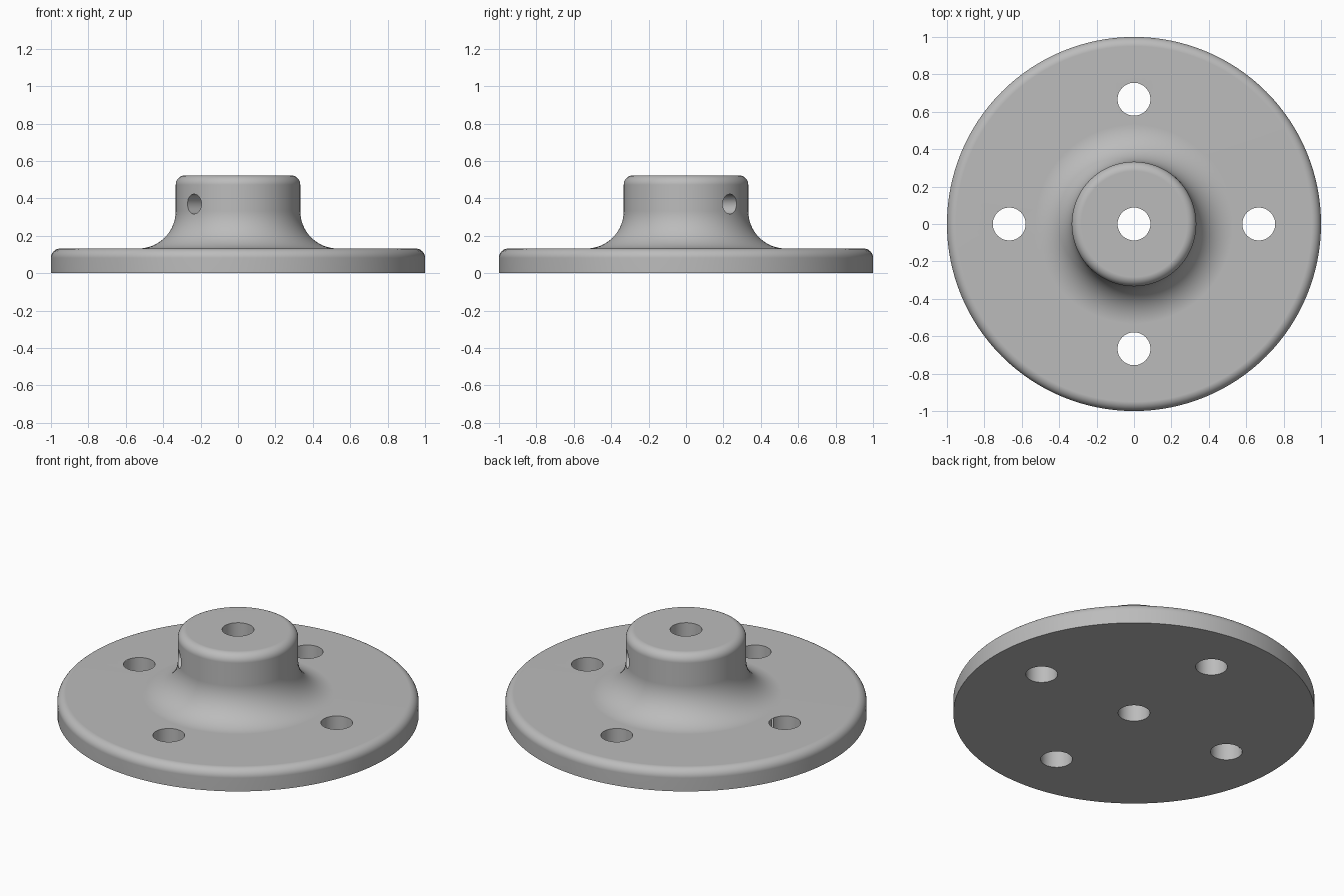
import bpy, bmesh
from math import pi, sin, cos, radians
from mathutils import Matrix, Vector

if "Cube" in bpy.data.objects:
    bpy.data.objects.remove(bpy.data.objects["Cube"])

FLANGE_TOP, HUB_R, HUB_TOP = 0.132, 0.333, 0.523
ROUND, FILLET = 0.05, 0.2
HOLE_R, BOLT_CIRCLE = 0.088, 0.667
DRILL_R, DRILL_Z = 0.053, 0.37

metal = bpy.data.materials.new("grey metal")
metal.use_nodes = True
GREY = (0.5, 0.5, 0.5, 1)
metal.diffuse_color = GREY
metal.node_tree.nodes["Principled BSDF"].inputs["Base Color"].default_value = GREY


def arc(cx, cz, r, start, end, steps):
    """Points of an arc in the profile plane, angles in degrees."""
    angles = [radians(start + (end - start) * i / steps) for i in range(steps + 1)]
    return [(cx + r * cos(a), cz + r * sin(a)) for a in angles]


def make_object(name, bm):
    mesh = bpy.data.meshes.new(name)
    bmesh.ops.recalc_face_normals(bm, faces=bm.faces)
    bm.to_mesh(mesh)
    bm.free()
    mesh.materials.append(metal)
    obj = bpy.data.objects.new(name, mesh)
    bpy.context.collection.objects.link(obj)
    return obj


def lathe(name, profile, segments):
    """Turn a profile that starts and ends on the axis into a solid."""
    bm = bmesh.new()
    rings = [[bm.verts.new((r * cos(2 * pi * i / segments), r * sin(2 * pi * i / segments), z))
              for i in range(segments)] for r, z in profile]
    for low, high in zip(rings, rings[1:]):
        for i in range(segments):
            j = (i + 1) % segments
            bm.faces.new((low[i], low[j], high[j], high[i]))
    bm.faces.new(rings[0])
    bm.faces.new(rings[-1])
    return make_object(name, bm)


def drill(target, name, centre, axis, radius):
    """Cut a straight through hole."""
    bm = bmesh.new()
    turn = Vector((0, 0, 1)).rotation_difference(Vector(axis)).to_matrix().to_4x4()
    bmesh.ops.create_cone(bm, cap_ends=True, segments=48, radius1=radius, radius2=radius,
                          depth=2, matrix=Matrix.Translation(centre) @ turn)
    cutter = make_object(name, bm)
    cutter.hide_render = True
    mod = target.modifiers.new(name, 'BOOLEAN')
    mod.operation, mod.solver, mod.object = 'DIFFERENCE', 'EXACT', cutter
    bpy.ops.object.modifier_apply(modifier=mod.name)
    bpy.data.objects.remove(cutter)


# Flange and hub as one turned body
profile = [(1, 0)]
profile += arc(1 - ROUND, FLANGE_TOP - ROUND, ROUND, 0, 90, 8)
profile += arc(HUB_R + FILLET, FLANGE_TOP + FILLET, FILLET, 270, 180, 16)
profile += arc(HUB_R - ROUND, HUB_TOP - ROUND, ROUND, 0, 90, 8)
flange = lathe("flange_with_hub", profile, 128)
bpy.context.view_layer.objects.active = flange
flange.select_set(True)

# Centre bore, four bolt holes and the diagonal cross hole in the hub
drill(flange, "bore_cutter", (0, 0, 0.3), (0, 0, 1), HOLE_R)
for k in range(4):
    a = k * pi / 2
    drill(flange, "bolt_hole_cutter", (BOLT_CIRCLE * cos(a), BOLT_CIRCLE * sin(a), 0),
          (0, 0, 1), HOLE_R)
drill(flange, "cross_hole_cutter", (0, 0, DRILL_Z), (1, 1, 0), DRILL_R)

# Smooth curves, crisp hole rims, flat faces kept flat
bpy.ops.object.shade_smooth_by_angle(angle=radians(30))
weighted = flange.modifiers.new("weighted_normals", 'WEIGHTED_NORMAL')
weighted.keep_sharp = True
